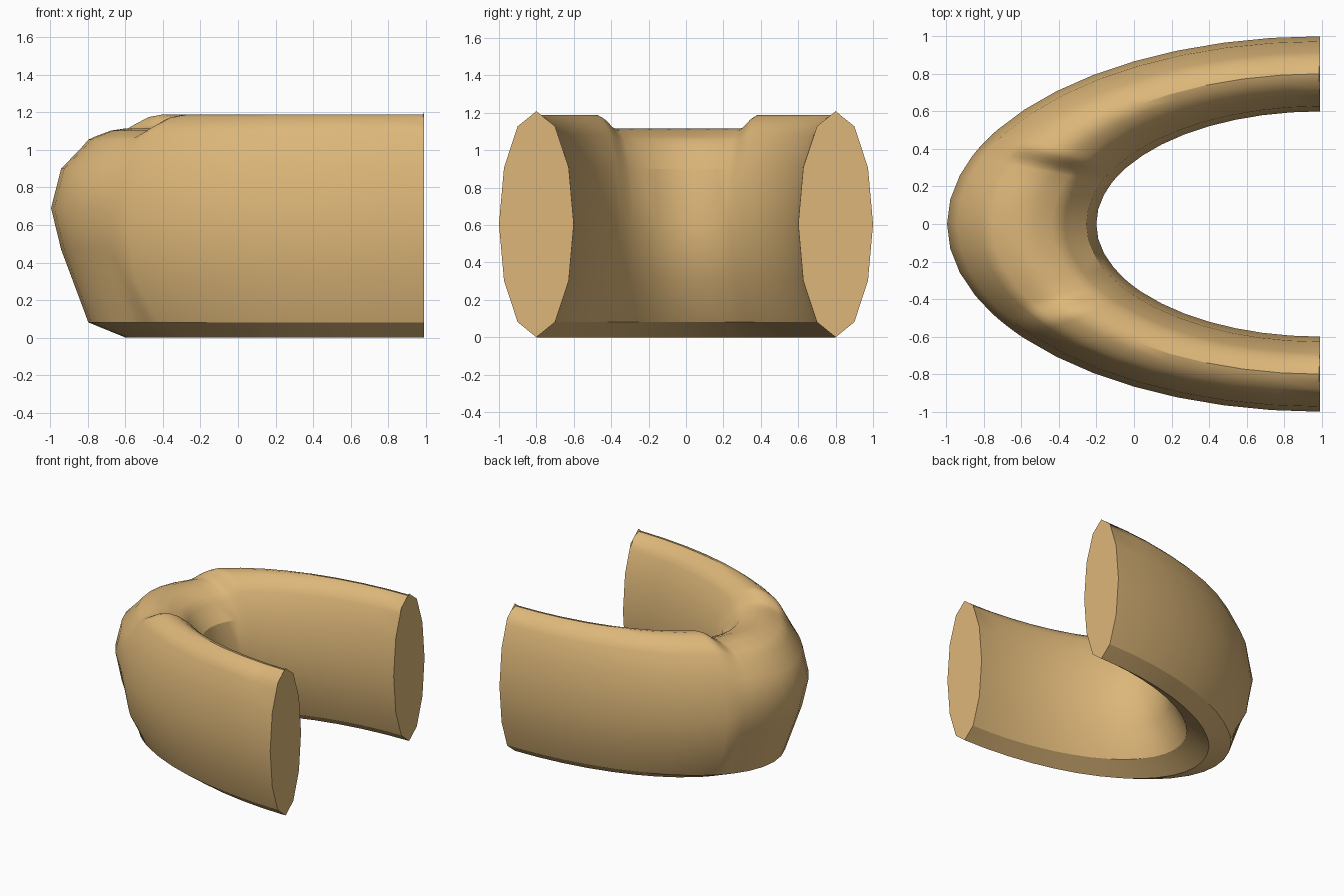
import bpy, bmesh
from math import sin, cos, radians

if "Cube" in bpy.data.objects:
    bpy.data.objects.remove(bpy.data.objects["Cube"])

# Cross-section: radius, z at the cut ends, z along the arms, z at the pinched front
PROFILE = [
    (0.80, 0.000, 0.000, 0.000),
    (0.90, 0.081, 0.081, 0.081),
    (0.973, 0.302, 0.302, 0.470),
    (1.00, 0.605, 0.605, 0.690),
    (0.973, 0.907, 0.907, 0.900),
    (0.915, 1.083, 1.080, 1.020),
    (0.90, 1.128, 1.112, 1.055),
    (0.88, 1.144, 1.137, 1.073),
    (0.84, 1.176, 1.176, 1.103),
    (0.80, 1.209, 1.189, 1.115),
    (0.76, 1.176, 1.176, 1.103),
    (0.72, 1.144, 1.137, 1.073),
    (0.70, 1.128, 1.112, 1.055),
    (0.685, 1.083, 1.080, 1.020),
    (0.627, 0.907, 0.907, 0.900),
    (0.60, 0.605, 0.605, 0.605),
    (0.627, 0.302, 0.302, 0.302),
    (0.70, 0.081, 0.081, 0.081),
]


def pinch(deg):
    """1 in the lowered front part, 0 along the arms, smooth between."""
    start, end = (21, 29) if deg > 0 else (28, 37)
    t = min(max((abs(deg) - start) / (end - start), 0), 1)
    return 1 - t * t * (3 - 2 * t)


def ring(bm, deg):
    s = radians(deg)
    loop = []
    for r, z_end, z_arm, z_front in PROFILE:
        p = pinch(deg)
        z = z_end if abs(deg) == 90 else z_arm * (1 - p) + z_front * p
        loop.append(bm.verts.new((0.992 - 1.988 * r * cos(s), r * sin(s), z)))
    return loop


# Half-elliptical ring, with extra sections where the pinch blends in
angles = {i * 7.5 for i in range(-12, 13)} | {-89.8, 89.8}
angles |= {21, 24, 25.5, 27, 28.5, -28, -31.5, -33, -34.5, -36}
bm = bmesh.new()
rings = [ring(bm, a) for a in sorted(angles)]
n = len(PROFILE)
for a, b in zip(rings, rings[1:]):
    for i in range(n):
        j = (i + 1) % n
        bm.faces.new((a[i], a[j], b[j], b[i]))
bm.faces.new(rings[0])
bm.faces.new(rings[-1])
bmesh.ops.recalc_face_normals(bm, faces=bm.faces)
mesh = bpy.data.meshes.new("curved_band")
bm.to_mesh(mesh)
bm.free()
band = bpy.data.objects.new("curved_band", mesh)
bpy.context.collection.objects.link(band)

# Tan material
mat = bpy.data.materials.new("tan")
mat.diffuse_color = (0.72, 0.47, 0.19, 1)
mat.use_nodes = True
mat.node_tree.nodes["Principled BSDF"].inputs["Base Color"].default_value = mat.diffuse_color
mesh.materials.append(mat)

bpy.context.view_layer.objects.active = band
band.select_set(True)
bpy.ops.object.shade_smooth_by_angle(angle=radians(30))
